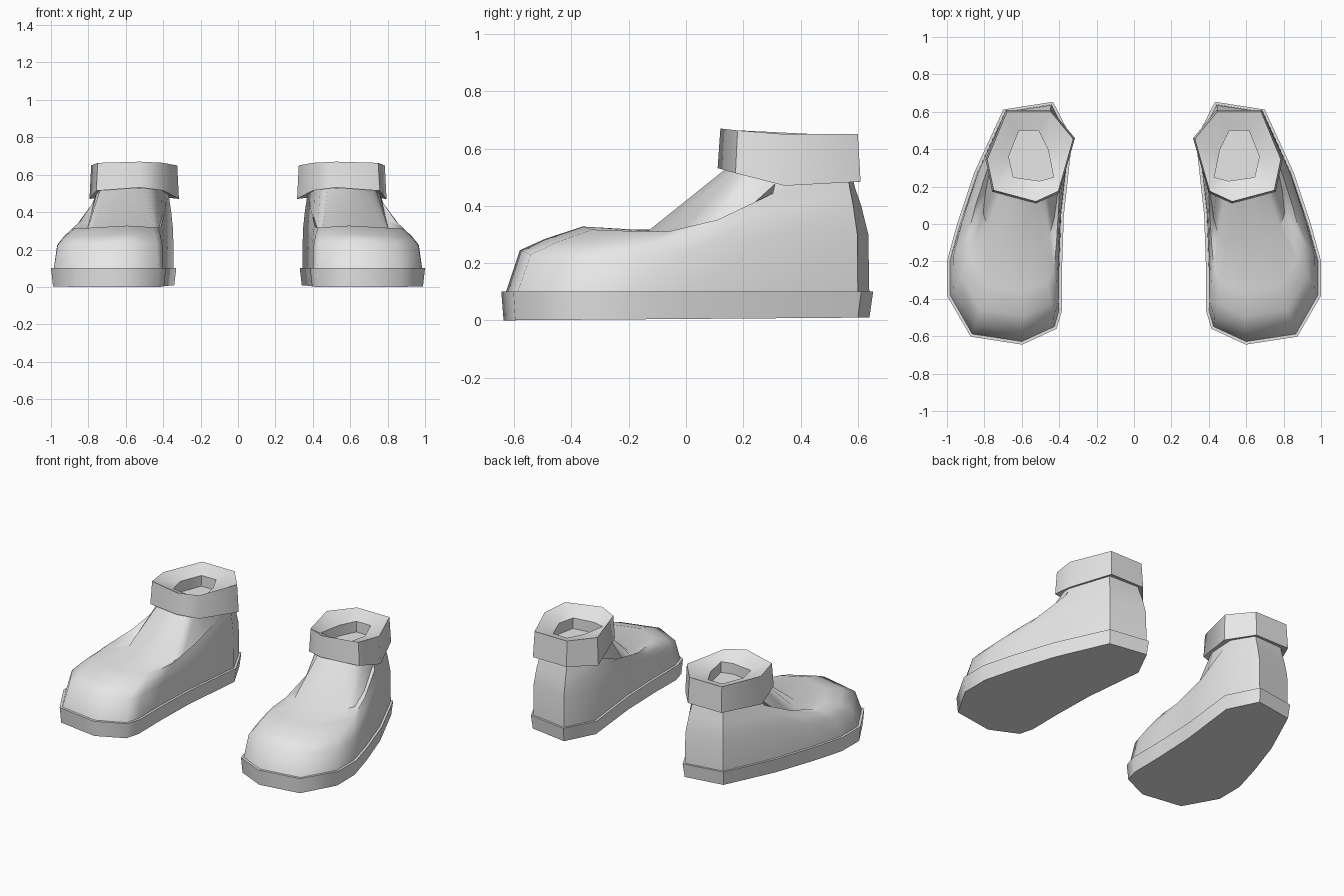
import bpy, bmesh, math
from mathutils import Vector

if "Cube" in bpy.data.objects:
    bpy.data.objects.remove(bpy.data.objects["Cube"])

grey = bpy.data.materials.new("plain_grey")
grey.diffuse_color = (0.8, 0.8, 0.8, 1)
grey.use_nodes = True
grey.node_tree.nodes["Principled BSDF"].inputs["Base Color"].default_value = grey.diffuse_color


def loft(name, rings, angle=55):
    """Skin a stack of rings, cap both ends and mirror to the other foot."""
    bm = bmesh.new()
    loops = [[bm.verts.new(p) for p in ring] for ring in rings]
    n = len(rings[0])
    for a, b in zip(loops, loops[1:]):
        for i in range(n):
            j = (i + 1) % n
            bm.faces.new((a[i], a[j], b[j], b[i]))
    bm.faces.new(loops[0])
    bm.faces.new(loops[-1])
    bmesh.ops.recalc_face_normals(bm, faces=bm.faces)
    mesh = bpy.data.meshes.new(name)
    bm.to_mesh(mesh)
    bm.free()
    mesh.materials.append(grey)
    for p in mesh.polygons:
        p.use_smooth = True
    mesh.set_sharp_from_angle(angle=math.radians(angle))
    obj = bpy.data.objects.new(name, mesh)
    bpy.context.collection.objects.link(obj)
    mirror = obj.modifiers.new("other_foot", 'MIRROR')
    mirror.use_mirror_merge = False
    return obj


def offset(outline, d):
    """Push a counter-clockwise outline outwards by d."""
    out = []
    for i, p in enumerate(outline):
        t = (p - outline[i - 1]).normalized() + (outline[(i + 1) % len(outline)] - p).normalized()
        out.append(p + Vector((t.y, -t.x)).normalized() * d)
    return out


# Foot outline at the sole, and the matching point of the ankle opening
PLAN = [
    (.60, -.63, .58, .14), (.865, -.59, .63, .16), (.985, -.38, .67, .175),
    (.985, -.20, .71, .20), (.93, 0, .735, .25), (.84, .27, .75, .32),
    (.69, .60, .66, .56), (.44, .64, .46, .57), (.345, .45, .375, .45),
    (.39, .05, .41, .24), (.40, -.24, .44, .18), (.40, -.46, .48, .15),
    (.425, -.55, .53, .14),
]
foot = [Vector(p[:2]) for p in PLAN]
ankle = [Vector(p[2:]) for p in PLAN]

# Upper: rings rise quickly at the heel and creep over the toe and instep
# (toe inset, toe height, heel inset, heel height)
STEPS = [(0, .095, 0, .095), (.065, .245, .05, .30), (.18, .285, .4, .40),
         (.35, .328, .7, .46), (.65, .315, .85, .50), (1, .53, 1, .53)]
upper = []
for toe_in, toe_z, heel_in, heel_z in STEPS:
    ring = []
    for f, k in zip(foot, ankle):
        w = min(1, max(0, (.4 - f.y) / .6))
        w = w * w * (3 - 2 * w)
        p = f.lerp(k, heel_in + (toe_in - heel_in) * w)
        z = heel_z + (toe_z - heel_z) * w
        if .1 < z < .5:
            z -= .06 * abs(p.x - .6) * w
        ring.append((p.x, p.y, z))
    upper.append(ring)
loft("boot_upper", upper)

# Sole: slab with a narrow ledge round the upper
sole_top = [(p.x, p.y, .10) for p in offset(foot, .015)]
sole_bottom = [(p.x, p.y - .003, .01 * (p.y + .65) / 1.3) for p in offset(foot, .004)]
loft("boot_sole", [sole_bottom, sole_top])

# Cuff: outer corner, then the matching corner of the opening
CUFF = [(.785, .345, .67, .36), (.68, .60, .615, .50), (.445, .60, .51, .50),
        (.325, .455, .46, .40), (.405, .175, .43, .25), (.525, .12, .505, .23),
        (.75, .18, .645, .25)]
centre = Vector((.555, .36))


def hem(y):
    return .47 + max(0, .33 - y) * .28 + max(0, y - .45) * .09


def scaled(s, height):
    pts = [centre + (Vector(c[:2]) - centre) * s for c in CUFF]
    return [(p.x, p.y, height(p.y)) for p in pts]


cuff = [
    scaled(.85, lambda y: hem(y) + .02),
    scaled(1.04, hem),
    scaled(1, lambda y: .65 + max(0, .3 - y) * .11),
    [(c[2], c[3], .615) for c in CUFF],
    [(c[2], c[3], .545) for c in CUFF],
]
loft("boot_cuff", cuff, 50)
